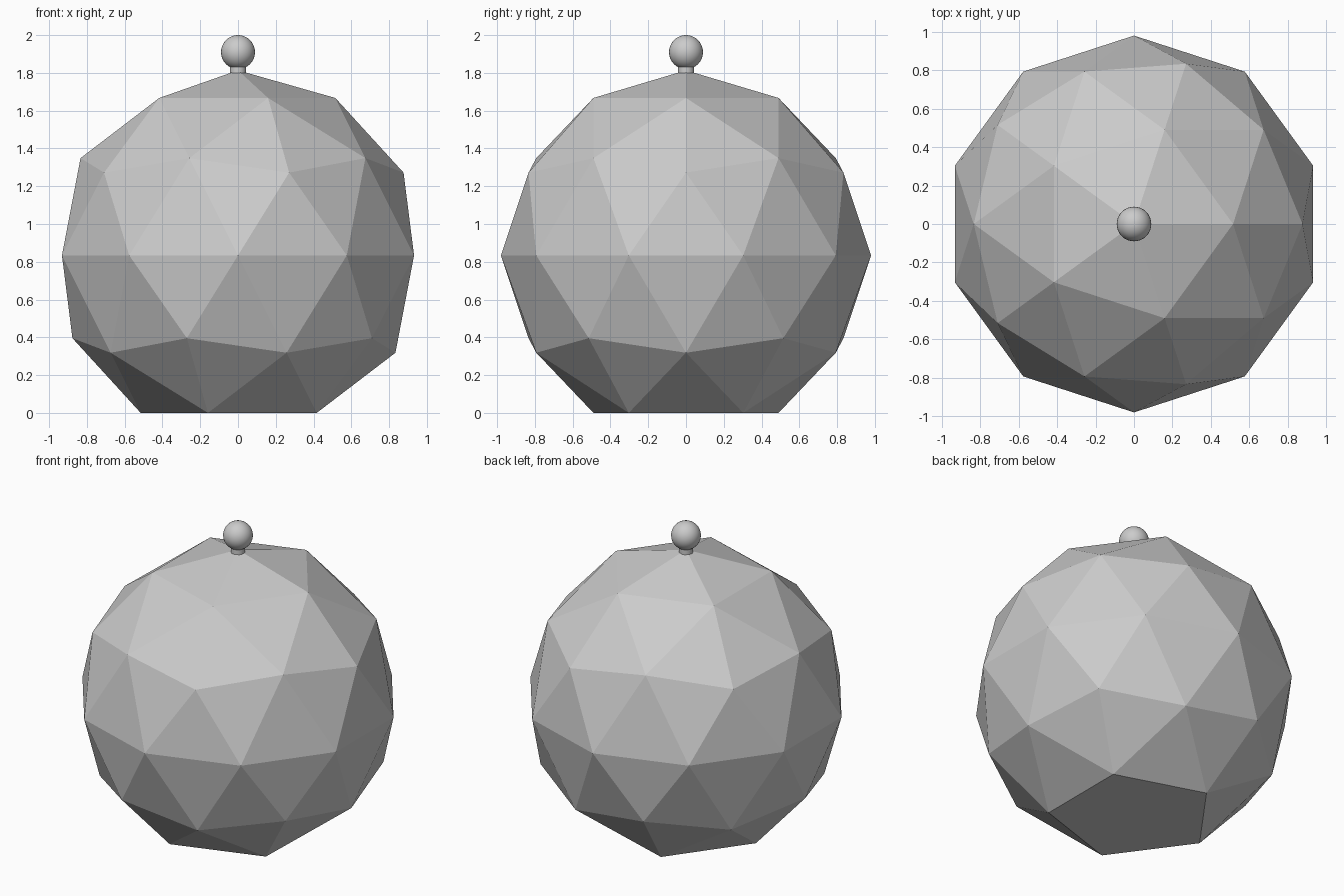
import bpy
import bmesh

cube = bpy.data.objects.get("Cube")
if cube:
    bpy.data.objects.remove(cube, do_unlink=True)

RADIUS = 0.98
CENTRE_Z = 0.835
BALL_RADIUS = 0.09

grey = bpy.data.materials.new("plain grey")
grey.use_nodes = True
colour = (0.6, 0.6, 0.6, 1)
grey.diffuse_color = colour
grey.node_tree.nodes["Principled BSDF"].inputs["Base Color"].default_value = colour


def finish(name, bm, smooth=False):
    mesh = bpy.data.meshes.new(name)
    bm.to_mesh(mesh)
    bm.free()
    mesh.materials.append(grey)
    obj = bpy.data.objects.new(name, mesh)
    bpy.context.collection.objects.link(obj)
    if smooth:
        bpy.ops.object.select_all(action='DESELECT')
        obj.select_set(True)
        bpy.context.view_layer.objects.active = obj
        bpy.ops.object.shade_smooth_by_angle()
    return obj


# Faceted body: the lowest point is dissolved into a flat five-sided base
bm = bmesh.new()
bmesh.ops.create_icosphere(bm, subdivisions=2, radius=RADIUS)
lowest = min(bm.verts, key=lambda v: v.co.z)
bmesh.ops.dissolve_verts(bm, verts=[lowest])
floor = min(v.co.z for v in bm.verts)
bmesh.ops.translate(bm, verts=bm.verts, vec=(0, 0, -floor))
finish("faceted_body", bm)

# Short neck between body and ball
bm = bmesh.new()
bmesh.ops.create_cone(bm, cap_ends=True, segments=32, radius1=0.043,
                      radius2=0.043, depth=0.08)
bmesh.ops.translate(bm, verts=bm.verts, vec=(0, 0, 1.83))
finish("neck", bm, smooth=True)

# Ball on top
bm = bmesh.new()
bmesh.ops.create_uvsphere(bm, u_segments=32, v_segments=16, radius=BALL_RADIUS)
bmesh.ops.translate(bm, verts=bm.verts, vec=(0, 0, 2 - BALL_RADIUS))
finish("top_ball", bm, smooth=True)
